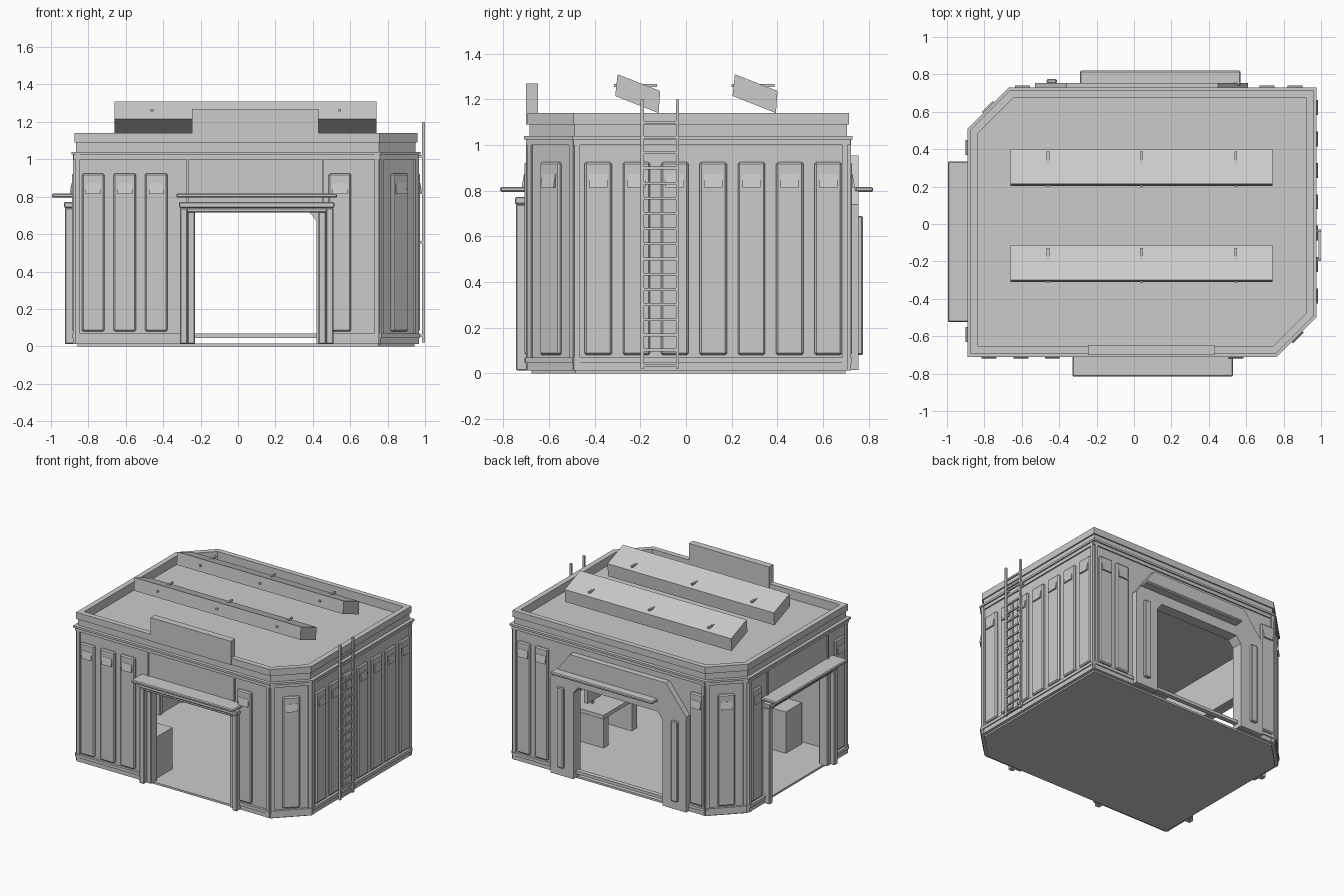
import bpy, bmesh, math
from mathutils import Vector, Matrix

cube = bpy.data.objects.get("Cube")
if cube:
    bpy.data.objects.remove(cube, do_unlink=True)

grey = bpy.data.materials.new("concrete grey")
grey.use_nodes = True
grey.diffuse_color = (0.6, 0.6, 0.6, 1)
grey.node_tree.nodes["Principled BSDF"].inputs["Base Color"].default_value = (0.6, 0.6, 0.6, 1)

# Outline of the building, anticlockwise, with two cut corners
CORNERS = [Vector(p) for p in [(-0.87, -0.69), (0.755, -0.69), (0.955, -0.49),
                               (0.955, 0.71), (-0.66, 0.71), (-0.87, 0.5)]]


def finish(name, bm, bevel=0):
    bmesh.ops.recalc_face_normals(bm, faces=bm.faces)
    mesh = bpy.data.meshes.new(name)
    bm.to_mesh(mesh)
    bm.free()
    mesh.materials.append(grey)
    obj = bpy.data.objects.new(name, mesh)
    bpy.context.collection.objects.link(obj)
    if bevel:
        mod = obj.modifiers.new("Bevel", 'BEVEL')
        mod.width = bevel
        mod.segments = 1
    return obj


# A wall frame maps (along, outward, up) to the world
def wall_frame(origin, along):
    a = Vector((along[0], along[1], 0)).normalized()
    out = Vector((a.y, -a.x, 0))
    m = Matrix((a, out, Vector((0, 0, 1)))).transposed().to_4x4()
    return Matrix.Translation((origin[0], origin[1], 0)) @ m


WORLD = Matrix.Identity(4)
FRONT = wall_frame((0, -0.69), (1, 0))
RIGHT = wall_frame((0.955, 0), (0, 1))
BACK = wall_frame((0, 0.71), (-1, 0))
LEFT = wall_frame((-0.87, 0), (0, -1))
CUT_FRONT = wall_frame(CORNERS[1], CORNERS[2] - CORNERS[1])
CUT_BACK = wall_frame(CORNERS[4], CORNERS[5] - CORNERS[4])
CUT_LEN = 0.29


def add_box(bm, frame, a, d, z):
    """Box spanning the ranges a (along), d (outward) and z (up)."""
    size = Matrix.Diagonal((a[1] - a[0], d[1] - d[0], z[1] - z[0], 1))
    mid = Matrix.Translation(((a[0] + a[1]) / 2, (d[0] + d[1]) / 2, (z[0] + z[1]) / 2))
    bmesh.ops.create_cube(bm, size=1, matrix=frame @ mid @ size)


def boxes(name, items, bevel=0):
    bm = bmesh.new()
    for item in items:
        add_box(bm, *item)
    return finish(name, bm, bevel)


def outline(offset):
    pts = []
    for i, p in enumerate(CORNERS):
        e1 = (p - CORNERS[i - 1]).normalized()
        e2 = (CORNERS[(i + 1) % len(CORNERS)] - p).normalized()
        n1, n2 = Vector((e1.y, -e1.x)), Vector((e2.y, -e2.x))
        pts.append(p + (n1 + n2) * offset / (1 + n1.dot(n2)))
    return pts


def slab(name, offset, z0, z1):
    bm = bmesh.new()
    face = bm.faces.new([bm.verts.new((p.x, p.y, z0)) for p in outline(offset)])
    top = bmesh.ops.extrude_face_region(bm, geom=[face])['geom']
    bmesh.ops.translate(bm, vec=(0, 0, z1 - z0), verts=[v for v in top if isinstance(v, bmesh.types.BMVert)])
    return finish(name, bm)


def ring(name, outer, inner, z0, z1):
    bm = bmesh.new()
    loops = [[bm.verts.new((p.x, p.y, z)) for p in outline(o)]
             for o, z in ((outer, z0), (outer, z1), (inner, z1), (inner, z0))]
    n = len(CORNERS)
    for k in range(4):
        a, b = loops[k], loops[(k + 1) % 4]
        for i in range(n):
            j = (i + 1) % n
            bm.faces.new((a[i], a[j], b[j], b[i]))
    return finish(name, bm)


# Floor, roof and parapet
slab("floor", -0.012, 0, 0.015)
slab("roof", -0.02, 1.04, 1.075)
ring("parapet", -0.005, -0.035, 1.03, 1.09)
ring("parapet_cap", 0.005, -0.035, 1.09, 1.14)
ring("cornice_upper", 0.02, -0.03, 1.025, 1.04)
ring("cornice_lower", 0.01, -0.03, 1.0, 1.025)

# Walls: (frame, start, end, door range or None)
DOOR_TOP = 0.72
WALLS = [(FRONT, -0.87, 0.755, (-0.23, 0.43)), (RIGHT, -0.49, 0.71, None),
         (BACK, -0.955, 0.66, (-0.42, 0.33)), (LEFT, -0.5, 0.69, (-0.235, 0.425)),
         (CUT_FRONT, 0, CUT_LEN, None), (CUT_BACK, 0, CUT_LEN, None)]
walls, skirts, posts = [], [], []
for frame, a, b, door in WALLS:
    spans = [(a, door[0]), (door[1], b)] if door else [(a, b)]
    for s in spans:
        walls.append((frame, s, (-0.04, 0), (0.012, 1.03)))
        skirts.append((frame, s, (0, 0.018), (0.045, 0.068)))
        skirts.append((frame, s, (0, 0.01), (0.012, 0.045)))
    if door:
        walls.append((frame, door, (-0.04, 0), (DOOR_TOP, 1.03)))
    for p in (a + 0.014, b - 0.014):
        posts.append((frame, (p - 0.012, p + 0.012), (0, 0.012), (0.012, 1.03)))
for frame, x in ((FRONT, -0.27), (FRONT, 0.455), (LEFT, -0.27), (LEFT, 0.455)):
    posts.append((frame, (x - 0.006, x + 0.006), (0, 0.01), (0.015, 1.01)))
boxes("walls", walls)
boxes("skirting", skirts)
boxes("corner_posts", posts)

# Raised wall panels, each with a small vent hood near the top
PANELS = [(FRONT, x, 0.06) for x in (-0.775, -0.605, -0.437, 0.545)]
PANELS += [(RIGHT, -0.385 + 0.168 * i, 0.06) for i in range(7)]
PANELS += [(BACK, x, 0.055) for x in (-0.86, -0.71, 0.595)]
PANELS += [(LEFT, -0.41, 0.055), (LEFT, 0.59, 0.055)]
PANELS += [(f, CUT_LEN / 2, 0.06) for f in (CUT_FRONT, CUT_BACK)]
boxes("wall_panels", [(f, (x - w, x + w), (-0.01, 0.018), (0.08, 0.925)) for f, x, w in PANELS], 0.008)
bm = bmesh.new()
for f, x, w in PANELS:
    pts = [(0.017, 0.815), (0.03, 0.815), (0.02, 0.872), (0.017, 0.872)]
    sides = [[bm.verts.new(f @ Vector((x + s, d, z))) for d, z in pts] for s in (-0.04, 0.04)]
    for side in sides:
        bm.faces.new(side)
    for i in range(4):
        j = (i + 1) % 4
        bm.faces.new((sides[0][i], sides[0][j], sides[1][j], sides[1][i]))
finish("vent_hoods", bm)


# Doorways with slim posts and a stepped canopy
def doorway(name, frame, mid):
    items = [(frame, (mid - 0.415, mid + 0.415), (-0.01, 0.06), (0.74, 0.772)),
             (frame, (mid - 0.38, mid + 0.38), (-0.01, 0.04), (0.715, 0.74))]
    for s in (-1, 1):
        outer, inner = mid + s * 0.39, mid + s * 0.35
        items.append((frame, (outer - 0.02, outer + 0.02), (-0.01, 0.055), (0.012, 0.74)))
        items.append((frame, (inner - 0.02, inner + 0.02), (-0.05, 0.025), (0.012, 0.74)))
    boxes(name + "_frame", items, 0.005)
    boxes(name + "_canopy", [(frame, (mid - 0.43, mid + 0.43), (-0.01, 0.125), (0.795, 0.817))], 0.006)


doorway("front_door", FRONT, 0.1)
doorway("left_door", LEFT, 0.095)

# Back portal with cut corners
outer = [(-0.61, 0.015), (-0.61, 0.74), (-0.45, 0.955), (0.36, 0.955), (0.53, 0.74), (0.53, 0.015)]
inner = [(-0.42, 0.015), (-0.42, 0.67), (-0.38, 0.72), (0.29, 0.72), (0.33, 0.67), (0.33, 0.015)]
bm = bmesh.new()
rows = [[bm.verts.new(BACK @ Vector((x, d, z))) for x, z in line]
        for line, d in ((outer, 0.045), (inner, 0.045), (inner, -0.04), (outer, -0.005))]
for k in range(4):
    p, q = rows[k], rows[(k + 1) % 4]
    for i in range(5):
        bm.faces.new((p[i], p[i + 1], q[i + 1], q[i]))
for i in (0, 5):
    bm.faces.new([r[i] for r in rows])
finish("back_portal", bm)
boxes("portal_strips", [(BACK, (x - 0.027, x + 0.027), (0.04, 0.065), (0.08, 0.69)) for x in (-0.52, 0.44)], 0.006)
boxes("back_canopy", [(BACK, (-0.57, 0.29), (0.03, 0.11), (0.795, 0.817))], 0.006)
boxes("back_threshold_bar", [(BACK, (-0.42, 0.33), (-0.02, 0.015), (0.045, 0.068))])

# Ladder on the right side
ladder = [(RIGHT, (y - 0.007, y + 0.007), (0.03, 0.045), (0.02, 1.2)) for y in (-0.192, -0.037)]
ladder += [(RIGHT, (-0.19, -0.04), (0.032, 0.043), (z - 0.006, z + 0.006))
           for z in [0.035 + 0.0665 * i for i in range(17)]]
ladder += [(RIGHT, (y - 0.005, y + 0.005), (0, 0.035), (z, z + 0.012))
           for y in (-0.192, -0.037) for z in (0.05, 0.55, 1.01)]
boxes("ladder", ladder)

# Roof sign board and tilted roof panels with small pegs
boxes("roof_board", [(WORLD, (-0.245, 0.43), (-0.7, -0.648), (1.09, 1.27))])
for label, y in (("front", -0.21), ("rear", 0.304)):
    tilt = Matrix.Translation((0.04, y, 1.225)) @ Matrix.Rotation(math.radians(-22), 4, 'X')
    bm = bmesh.new()
    shape = [(-0.09, 1.31), (0.097, 1.237), (0.09, 1.14), (-0.1, 1.215)]
    ends = [[bm.verts.new((x, y + dy, z)) for dy, z in shape] for x in (-0.66, 0.74)]
    for e in ends:
        bm.faces.new(e)
    for i in range(4):
        j = (i + 1) % 4
        bm.faces.new((ends[0][i], ends[0][j], ends[1][j], ends[1][i]))
    finish(label + "_roof_panel", bm)
    boxes(label + "_panel_pegs", [(WORLD, (x - 0.007, x + 0.007), r, (1.255, 1.268))
                                  for x in (-0.46, 0.04, 0.545)
                                  for r in ((y + 0.02, y + 0.083), (y - 0.105, y - 0.09))])

# Furniture inside
boxes("storage_crate", [(WORLD, (-0.54, -0.25), (-0.62, -0.43), (0.012, 0.33))])
boxes("workbench", [(WORLD, (0.52, 0.88), (-0.2, 0.25), (0.25, 0.28)),
                    (WORLD, (0.54, 0.86), (0.16, 0.22), (0.012, 0.25)),
                    (WORLD, (0.54, 0.86), (-0.18, -0.12), (0.012, 0.25))])
boxes("bench_screens", [(WORLD, (0.68, 0.71), (y - 0.08, y + 0.08), (0.31, 0.42)) for y in (-0.08, 0.13)]
      + [(WORLD, (0.69, 0.7), (y - 0.01, y + 0.01), (0.28, 0.32)) for y in (-0.08, 0.13)])
